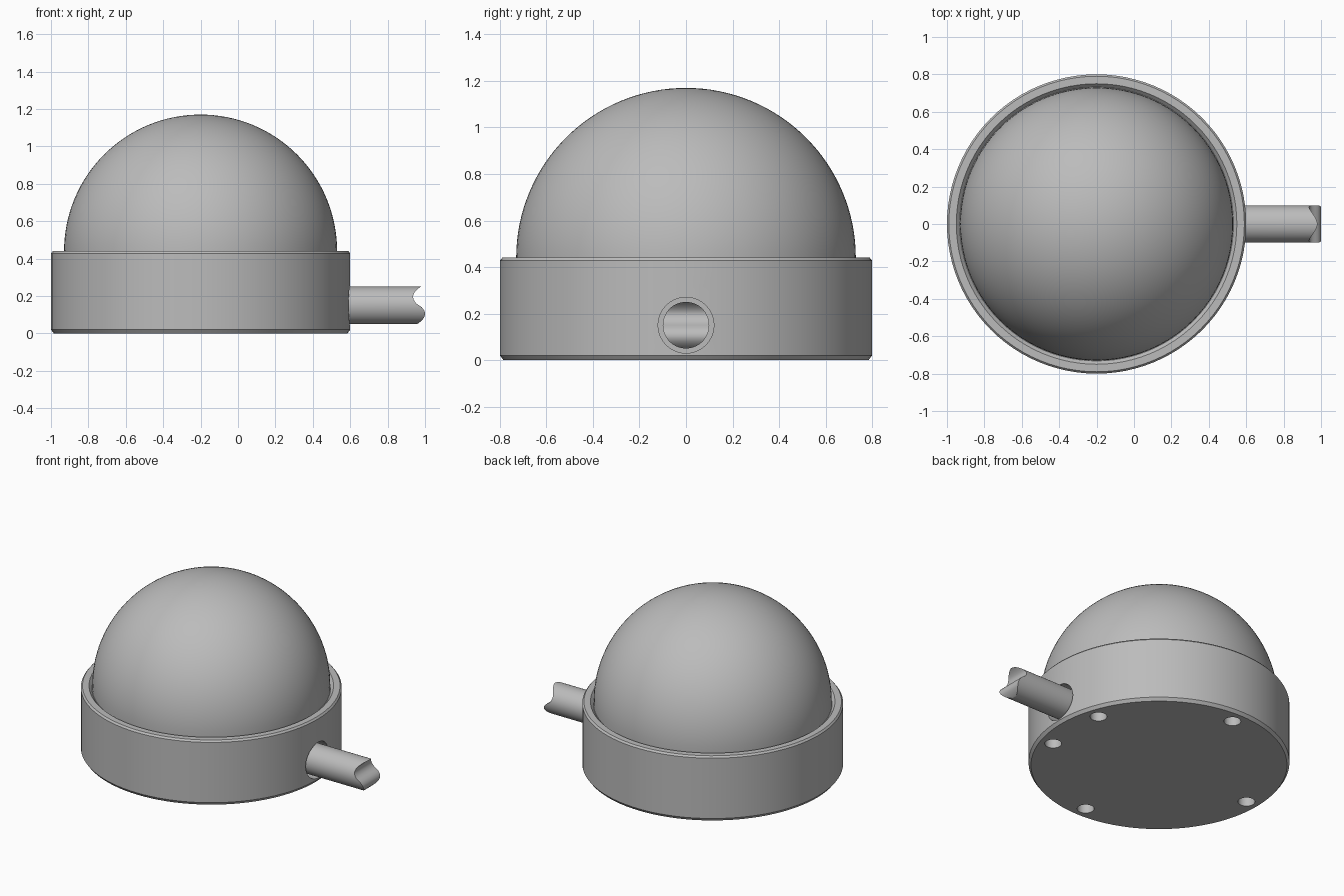
import bpy, bmesh
from math import sin, cos, pi, radians, copysign
from mathutils import Matrix, Vector

default = bpy.data.objects.get("Cube")
if default:
    bpy.data.objects.remove(default, do_unlink=True)

CX = -0.2          # axis of the round body
CABLE_Z = 0.15     # height of the cable axis

grey = bpy.data.materials.new("plain_grey")
grey.use_nodes = True
grey.diffuse_color = (0.5, 0.5, 0.5, 1)
grey.node_tree.nodes["Principled BSDF"].inputs["Base Color"].default_value = (0.5, 0.5, 0.5, 1)


def make_object(name, bm):
    bmesh.ops.recalc_face_normals(bm, faces=bm.faces)
    mesh = bpy.data.meshes.new(name)
    bm.to_mesh(mesh)
    bm.free()
    mesh.materials.append(grey)
    obj = bpy.data.objects.new(name, mesh)
    bpy.context.collection.objects.link(obj)
    return obj


def activate(obj):
    bpy.ops.object.select_all(action='DESELECT')
    obj.select_set(True)
    bpy.context.view_layer.objects.active = obj


def smooth(obj):
    activate(obj)
    bpy.ops.object.shade_smooth_by_angle(angle=radians(25))


def lathe(name, profile, steps=96):
    bm = bmesh.new()
    verts = [bm.verts.new((CX + r, 0, z)) for r, z in profile]
    edges = [bm.edges.new(pair) for pair in zip(verts, verts[1:])]
    bmesh.ops.spin(bm, geom=verts + edges, cent=(CX, 0, 0), axis=(0, 0, 1),
                   angle=2 * pi, steps=steps)
    bmesh.ops.remove_doubles(bm, verts=bm.verts, dist=1e-4)
    return make_object(name, bm)


def drill(target, centre, radius, depth, axis):
    # cut a round blind hole, then discard the cutter
    bm = bmesh.new()
    turn = Vector((0, 0, 1)).rotation_difference(Vector(axis)).to_matrix().to_4x4()
    bmesh.ops.create_cone(bm, cap_ends=True, segments=40, radius1=radius, radius2=radius,
                          depth=2 * depth, matrix=Matrix.Translation(centre) @ turn)
    cutter = make_object("hole_cutter", bm)
    cutter.hide_render = True
    mod = target.modifiers.new("hole", 'BOOLEAN')
    mod.operation, mod.solver, mod.object = 'DIFFERENCE', 'EXACT', cutter
    activate(target)
    bpy.ops.object.modifier_apply(modifier=mod.name)
    bpy.data.objects.remove(cutter, do_unlink=True)


# Round base with chamfered edges and a seat for the dome
base = lathe("base", [(0, 0), (0.785, 0), (0.8, 0.02), (0.8, 0.428), (0.79, 0.44),
                      (0.75, 0.44), (0.732, 0.42), (0, 0.42)])

# Screw holes underneath, paired around the cable side
for a in (-18, 18, 90, 180, 270):
    t = radians(a)
    drill(base, (CX + 0.7 * cos(t), 0.7 * sin(t), 0), 0.052, 0.15, (0, 0, 1))

# Cable entry in the side wall
drill(base, (CX + 0.8, 0, CABLE_Z), 0.12, 0.1, (1, 0, 0))
smooth(base)

# Hemispherical dome
R, Z0, N = 0.73, 0.44, 32
arc = [(R * cos(pi / 2 * i / N), Z0 + R * sin(pi / 2 * i / N)) for i in range(N)]
dome = lathe("dome", [(0, 0.41), (R, 0.41)] + arc + [(0, Z0 + R)])
smooth(dome)


# Cable stub with an S-shaped broken end
def cable_end(h):
    s = sin(pi * h / 0.1)
    return 0.968 + 0.13 * h - copysign(abs(s) ** 0.75, s) * 0.038


bm = bmesh.new()
SEG, RAD = 64, 0.1
inner, outer = [], []
for i in range(SEG):
    t = 2 * pi * i / SEG
    y, h = RAD * sin(t), RAD * cos(t)
    inner.append(bm.verts.new((0.45, y, CABLE_Z + h)))
    outer.append(bm.verts.new((cable_end(h), y, CABLE_Z + h)))
for i in range(SEG):
    j = (i + 1) % SEG
    bm.faces.new((inner[i], inner[j], outer[j], outer[i]))
bm.faces.new(inner)
for i in range(SEG // 2):
    strip = [outer[i], outer[i + 1], outer[-i - 1], outer[-i]]
    bm.faces.new(list(dict.fromkeys(strip)))
cable = make_object("cable", bm)
smooth(cable)
